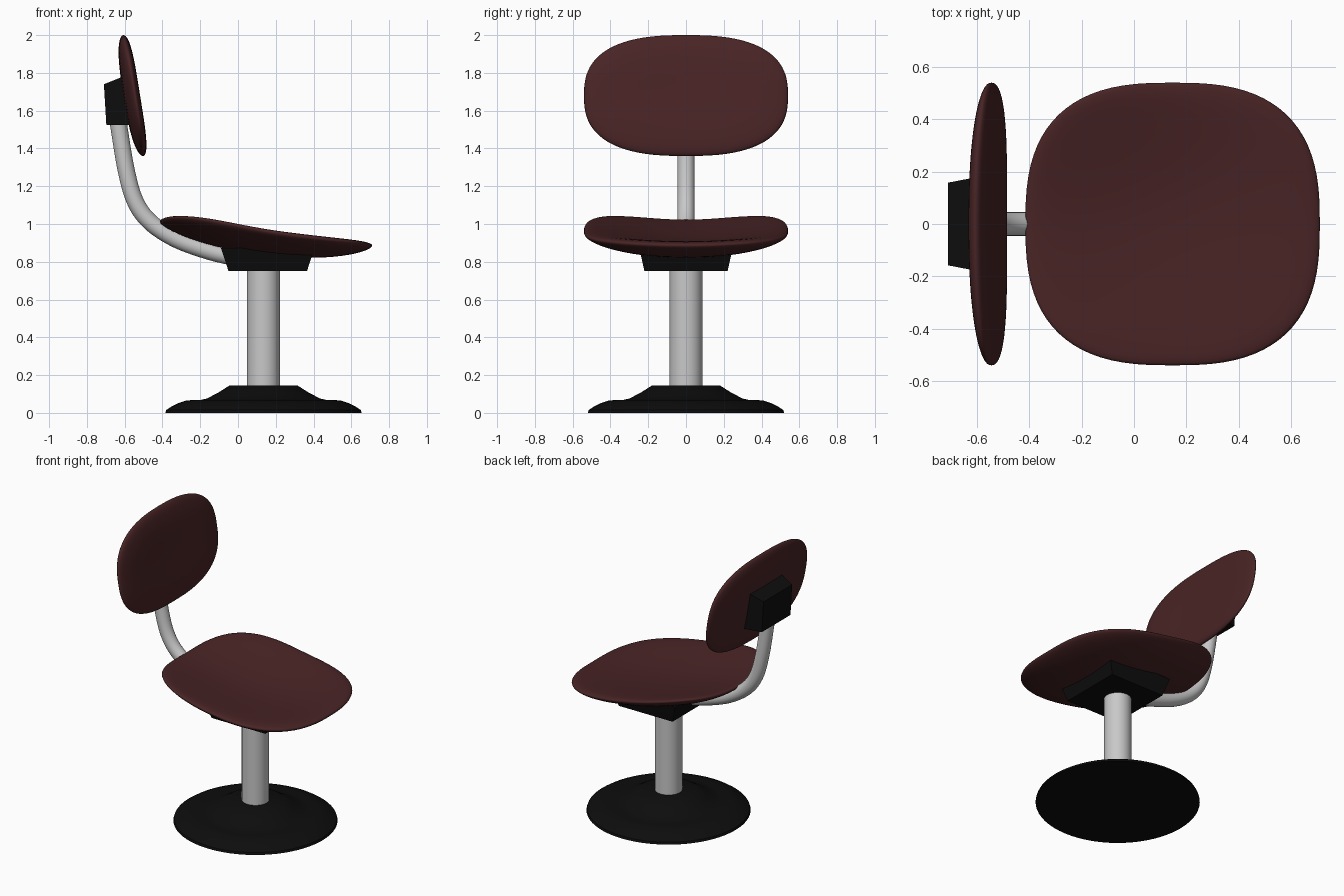
import bpy, bmesh, math
from mathutils import Vector

if "Cube" in bpy.data.objects:
    bpy.data.objects.remove(bpy.data.objects["Cube"])


def material(name, rgb):
    m = bpy.data.materials.new(name)
    m.diffuse_color = (*rgb, 1)
    m.use_nodes = True
    m.node_tree.nodes["Principled BSDF"].inputs["Base Color"].default_value = m.diffuse_color
    return m


MAROON = material("maroon upholstery", (0.066, 0.0175, 0.0185))
BLACK = material("black plastic", (0.004, 0.004, 0.004))
STEEL = material("pale grey metal", (0.58, 0.58, 0.58))
CX = 0.135  # column axis


def finish(name, bm, mat, angle=40):
    bmesh.ops.recalc_face_normals(bm, faces=bm.faces)
    me = bpy.data.meshes.new(name)
    bm.to_mesh(me)
    bm.free()
    me.materials.append(mat)
    ob = bpy.data.objects.new(name, me)
    bpy.context.collection.objects.link(ob)
    bpy.ops.object.select_all(action='DESELECT')
    ob.select_set(True)
    bpy.context.view_layer.objects.active = ob
    bpy.ops.object.shade_smooth_by_angle(angle=math.radians(angle))
    return ob


def loft(bm, rings):
    """Join closed rings of points; single-point rings become poles."""
    rows = [[bm.verts.new(p) for p in ring] for ring in rings]
    for a, b in zip(rows, rows[1:]):
        n = max(len(a), len(b))
        for i in range(n):
            j = (i + 1) % n
            if len(a) == 1:
                bm.faces.new((a[0], b[i], b[j]))
            elif len(b) == 1:
                bm.faces.new((a[i], a[j], b[0]))
            else:
                bm.faces.new((a[i], a[j], b[j], b[i]))
    for row in (rows[0], rows[-1]):
        if len(row) > 2:
            bm.faces.new(row)


def cushion(name, ru, rv, power, half, place):
    """Rounded-square pad; place(u, v, t) bends it into position."""
    rings, n, seg = [], 16, 80
    for k in range(2 * n + 1):
        a = math.pi * k / (2 * n)
        r = math.sin(a)
        t = half * math.sqrt(max(0, 1 - r ** 4)) * (1 if k <= n else -1)
        if k in (0, 2 * n):
            rings.append([place(0, 0, t)])
            continue
        ring = []
        for i in range(seg):
            c, s = math.cos(2 * math.pi * i / seg), math.sin(2 * math.pi * i / seg)
            u = math.copysign(abs(c) ** (2 / power), c) * ru * r
            v = math.copysign(abs(s) ** (2 / power), s) * rv * r
            ring.append(place(u, v, t))
        rings.append(ring)
    bm = bmesh.new()
    loft(bm, rings)
    return finish(name, bm, MAROON, 80)


def lathe(name, profile, mat, seg=64):
    bm = bmesh.new()
    loft(bm, [[(CX + r * math.cos(2 * math.pi * i / seg), r * math.sin(2 * math.pi * i / seg), z)
               for i in range(seg)] for r, z in profile])
    return finish(name, bm, mat, 35)


# Seat: dished pad, higher at the back and sides
cushion("seat", 0.5625, 0.54, 2.7, 0.045, lambda u, v, t: (
    0.1475 + u, v, 0.88 - 0.113 * u + 0.22 * u * u + (0.28 - 0.2 * u) * v * v + t))

# Backrest: leaning pad, gently curved
cushion("backrest", 0.54, 0.32, 2.6, 0.042, lambda u, v, t: (
    -0.565 - 0.16 * v + 0.1 * v * v + 0.07 * u * u + t, u, 1.68 + v))

# Round base and column
lathe("base", [(0.52, 0), (0.515, 0.015), (0.49, 0.032), (0.45, 0.052), (0.415, 0.064),
               (0.38, 0.068), (0.335, 0.068), (0.30, 0.076), (0.24, 0.107), (0.18, 0.145)], BLACK)
lathe("column", [(0.087, 0.14), (0.087, 0.78)], STEEL)

# Tapered bracket under the seat
bm = bmesh.new()
loft(bm, [[(x0, -y, z), (x1, -y, z), (x1, y, z), (x0, y, z)] for x0, x1, y, z in
          ((-0.05, 0.365, 0.22, 0.75), (-0.09, 0.405, 0.247, 0.872))])
finish("seat_bracket", bm, BLACK, 30)

# Tapered bracket behind the backrest
bm = bmesh.new()
loft(bm, [[(xb, -y, zb), (xb, y, zb), (xt, y, zt), (xt, -y, zt)] for xb, zb, xt, zt, y in
          ((-0.697, 1.525, -0.71, 1.74, 0.158), (-0.56, 1.525, -0.585, 1.79, 0.182))])
finish("backrest_bracket", bm, BLACK, 30)

# Bent support tube, swept along a smooth path
pts = [Vector((x, 0, z)) for x, z in (
    (-0.655, 1.66), (-0.633, 1.53), (-0.592, 1.285), (-0.544, 1.12), (-0.465, 1.01),
    (-0.333, 0.922), (-0.174, 0.862), (-0.04, 0.828), (0.1, 0.805))]
path = []
for i in range(len(pts) - 1):
    p0, p1, p2, p3 = pts[max(i - 1, 0)], pts[i], pts[i + 1], pts[min(i + 2, len(pts) - 1)]
    for k in range(6):
        t = k / 6
        path.append(0.5 * (2 * p1 + (p2 - p0) * t + (2 * p0 - 5 * p1 + 4 * p2 - p3) * t * t
                           + (3 * p1 - p0 - 3 * p2 + p3) * t ** 3))
path.append(pts[-1])
rings = []
for i, p in enumerate(path):
    d = (path[min(i + 1, len(path) - 1)] - path[max(i - 1, 0)]).normalized()
    side = Vector((0, 1, 0))
    up = d.cross(side)
    rings.append([p + 0.045 * (side * math.cos(math.tau * j / 32) + up * math.sin(math.tau * j / 32))
                  for j in range(32)])
bm = bmesh.new()
loft(bm, rings)
finish("support_tube", bm, STEEL, 40)
